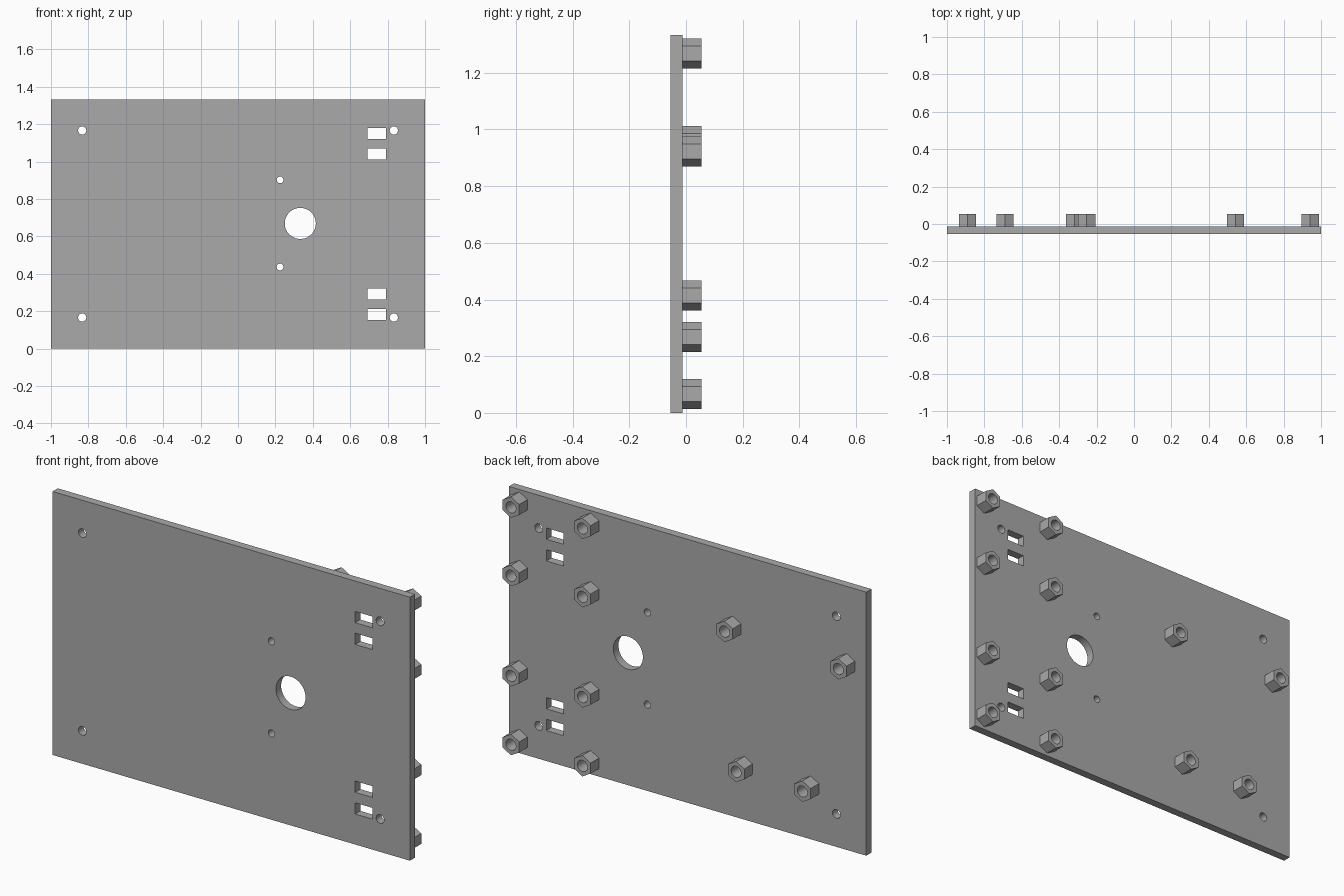
import bpy
import math

if "Cube" in bpy.data.objects:
    bpy.data.objects.remove(bpy.data.objects["Cube"])

WIDTH, HEIGHT = 2.0, 1.333
FRONT, FACE, BACK = -0.054, -0.0125, 0.054   # plate front, plate back, standoff tips
MID = HEIGHT / 2

grey = bpy.data.materials.new("plain_grey")
grey.use_nodes = True
colour = (0.4, 0.4, 0.4, 1)
grey.diffuse_color = colour
grey.node_tree.nodes["Principled BSDF"].inputs["Base Color"].default_value = colour


def box(name, x, z, w, h, y0, y1):
    bpy.ops.mesh.primitive_cube_add(size=1, location=(x, (y0 + y1) / 2, z))
    ob = bpy.context.object
    ob.name = name
    ob.scale = (w, y1 - y0, h)
    bpy.ops.object.transform_apply(location=False, rotation=False, scale=True)
    return ob


def prism(name, x, z, r, y0, y1, sides=48):
    # Cylinder lying along y, with a corner pointing up
    bpy.ops.mesh.primitive_cylinder_add(vertices=sides, radius=r, depth=y1 - y0,
                                        location=(x, (y0 + y1) / 2, z),
                                        rotation=(math.pi / 2, 0, 0))
    ob = bpy.context.object
    ob.name = name
    bpy.ops.object.transform_apply(location=False, rotation=True, scale=False)
    return ob


def cut(target, cutters):
    for c in cutters:
        c.hide_render = True
        mod = target.modifiers.new("cut", "BOOLEAN")
        mod.operation = "DIFFERENCE"
        mod.solver = "EXACT"
        mod.object = c
        bpy.context.view_layer.objects.active = target
        bpy.ops.object.modifier_apply(modifier=mod.name)
        bpy.data.objects.remove(c)


def finish(ob):
    ob.data.materials.clear()
    ob.data.materials.append(grey)
    bpy.ops.object.select_all(action="DESELECT")
    ob.select_set(True)
    bpy.context.view_layer.objects.active = ob
    bpy.ops.object.shade_smooth_by_angle(angle=math.radians(30))


# Mounting plate with its round holes and cable tie slots
plate = box("mounting_plate", 0, MID, WIDTH, HEIGHT, FRONT, FACE)
cutters = [prism("centre_hole_cutter", 0.333, MID + 0.003, 0.083, -0.1, 0.1)]
for s in (-1, 1):
    cutters.append(prism("small_hole_cutter", 0.225, MID + 0.003 + s * 0.233, 0.018, -0.1, 0.1, 32))
    for x in (-0.833, 0.833):
        cutters.append(prism("corner_hole_cutter", x, MID + s * 0.5, 0.022, -0.1, 0.1, 32))
    for dz in (0.374, 0.484):
        cutters.append(box("slot_cutter", 0.742, MID + s * dz, 0.097, 0.057, -0.1, 0.1))
cut(plate, cutters)
finish(plate)

# Hexagonal standoffs on the back, two regular columns and four loose ones
spots = [(x, z) for x in (0.942, 0.542) for z in (0.067, 0.415, 0.922, 1.268)]
spots += [(-0.253, 0.959), (-0.89, 0.94), (-0.318, 0.267), (-0.689, 0.267)]
first = prism("standoff", *spots[0], 0.053, FACE, BACK, 6)
cut(first, [prism("bore_cutter", *spots[0], 0.028, -0.1, 0.1, 32)])
finish(first)
for x, z in spots[1:]:
    ob = first.copy()
    ob.location.x, ob.location.z = x, z
    bpy.context.collection.objects.link(ob)
